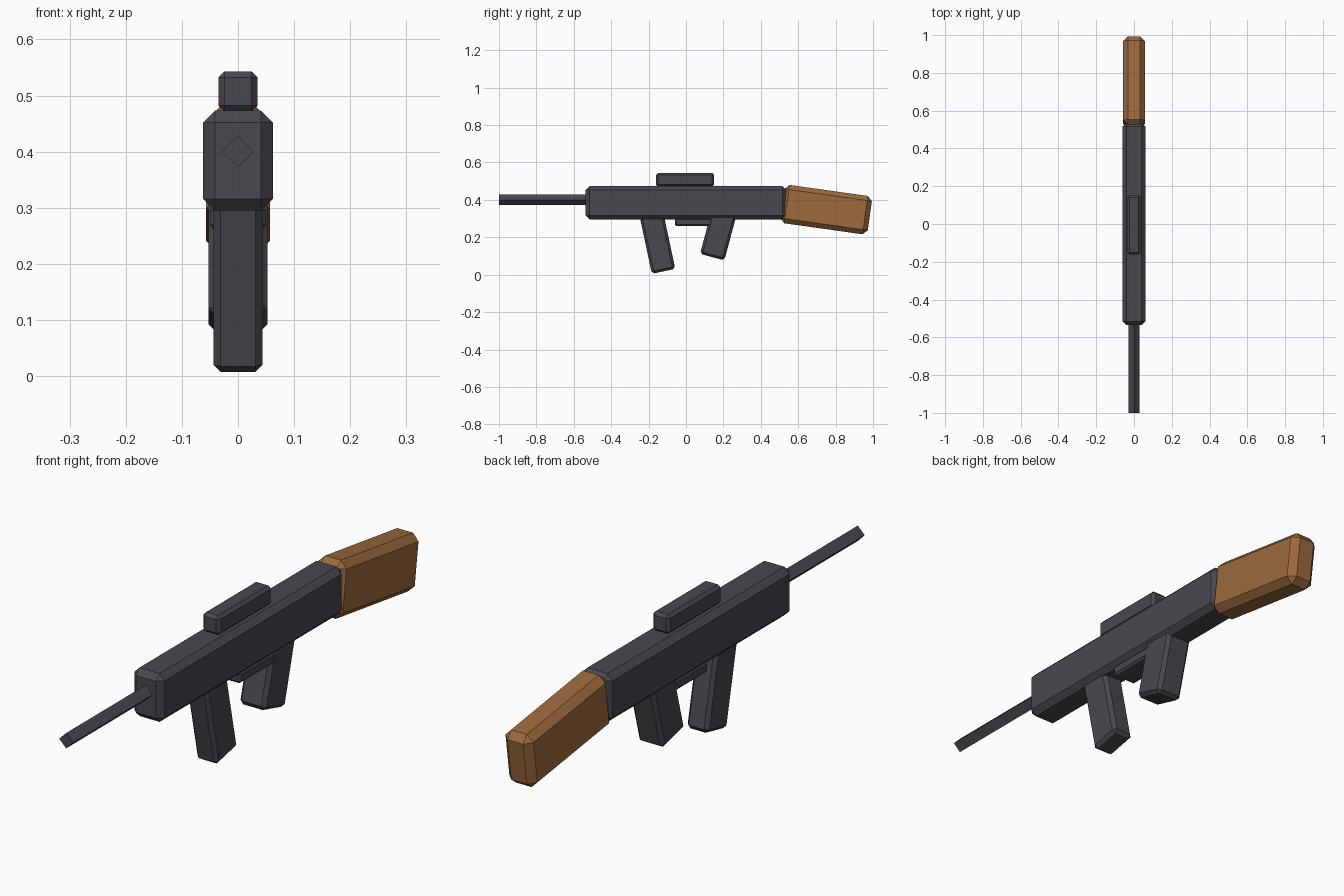
import bpy
from math import radians, sin, cos

cube = bpy.data.objects.get("Cube")
if cube:
    bpy.data.objects.remove(cube, do_unlink=True)


def material(name, rgb):
    mat = bpy.data.materials.new(name)
    mat.use_nodes = True
    mat.diffuse_color = (*rgb, 1)
    mat.node_tree.nodes["Principled BSDF"].inputs["Base Color"].default_value = (*rgb, 1)
    return mat


metal = material("dark grey metal", (0.065, 0.065, 0.08))
wood = material("brown wood", (0.333, 0.141, 0.047))


def block(name, mat, centre, size, bevel=0.0, tilt=0.0, roll=0.0):
    """Box with chamfered edges, tilted about x (degrees) or rolled about y."""
    bpy.ops.mesh.primitive_cube_add(size=1, location=centre)
    obj = bpy.context.object
    obj.name = name
    obj.scale = size
    bpy.ops.object.transform_apply(location=False, rotation=False, scale=True)
    obj.rotation_euler = (radians(tilt), radians(roll), 0)
    obj.data.materials.append(mat)
    if bevel:
        mod = obj.modifiers.new("chamfer", 'BEVEL')
        mod.width = bevel
        mod.segments = 1
    return obj


def leg(name, foot, size, bevel, tilt):
    """Tilted block placed by the middle of its lower end (y, z)."""
    half = size[2] / 2
    a = radians(tilt)
    centre = (0, foot[0] - sin(a) * half, foot[1] + cos(a) * half)
    return block(name, metal, centre, size, bevel, tilt)


# Receiver, sight and trigger guard
block("receiver", metal, (0, 0, 0.384), (0.124, 1.072, 0.178), 0.021)
block("sight", metal, (0, -0.005, 0.507), (0.07, 0.312, 0.072), 0.011)
block("trigger_guard", metal, (0, 0.045, 0.282), (0.1, 0.21, 0.042), 0.008)

# Square barrel standing on its edge
block("barrel", metal, (0, -0.75, 0.4), (0.04, 0.5, 0.04), roll=45)

# Magazine and grip reach up into the receiver
leg("magazine", (-0.12, 0.018), (0.088, 0.128, 0.36), 0.013, 12)
leg("grip", (0.14, 0.094), (0.106, 0.135, 0.27), 0.013, -15)

# Shoulder stock
block("stock", wood, (0, 0.7486, 0.348), (0.114, 0.473, 0.207), 0.025, -8)
